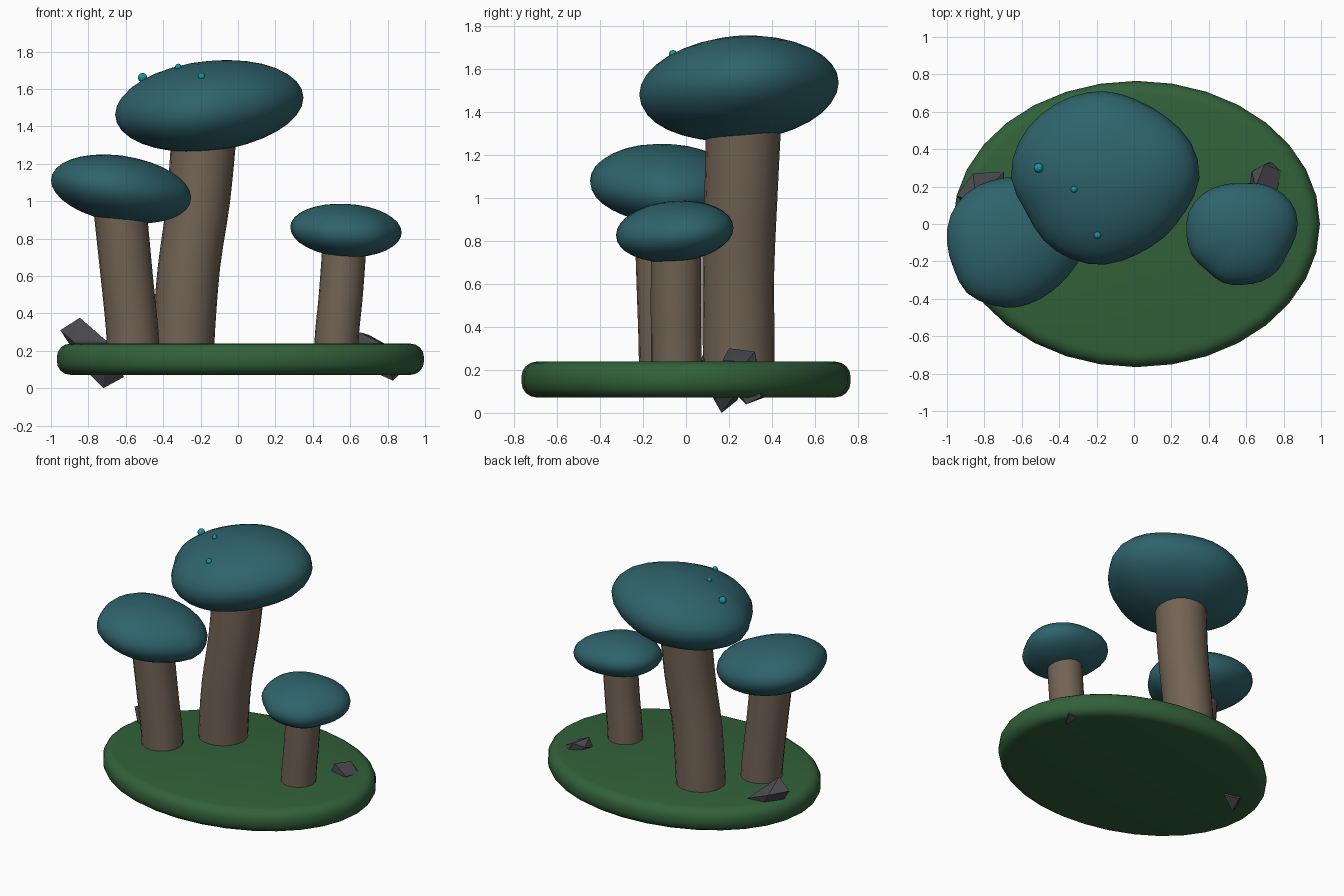
import bpy, bmesh
from math import sin, cos, pi, radians
from mathutils import Vector

if "Cube" in bpy.data.objects:
    bpy.data.objects.remove(bpy.data.objects["Cube"])


def material(name, rgb):
    m = bpy.data.materials.new(name)
    m.diffuse_color = (*rgb, 1)
    m.use_nodes = True
    m.node_tree.nodes["Principled BSDF"].inputs["Base Color"].default_value = m.diffuse_color
    return m


CAP = material("teal", (0.028, 0.125, 0.15))
STEM = material("bark", (0.17, 0.125, 0.09))
MOSS = material("moss", (0.032, 0.12, 0.042))
ROCK = material("rock", (0.065, 0.065, 0.075))
GLOW = material("glow", (0.01, 0.3, 0.33))


def finish(name, bm, mat, smooth=True):
    bmesh.ops.recalc_face_normals(bm, faces=bm.faces)
    me = bpy.data.meshes.new(name)
    bm.to_mesh(me)
    bm.free()
    me.materials.append(mat)
    ob = bpy.data.objects.new(name, me)
    bpy.context.collection.objects.link(ob)
    if smooth:
        bpy.ops.object.select_all(action='DESELECT')
        ob.select_set(True)
        bpy.context.view_layer.objects.active = ob
        bpy.ops.object.shade_smooth_by_angle(angle=radians(40))
    return ob


def loft(name, rings, mat):
    """Bridge closed rings of points and close both ends."""
    bm = bmesh.new()
    vr = [[bm.verts.new(p) for p in r] for r in rings]
    n = len(vr[0])
    for a, b in zip(vr, vr[1:]):
        for i in range(n):
            j = (i + 1) % n
            bm.faces.new((a[i], a[j], b[j], b[i]))
    bm.faces.new(vr[0])
    bm.faces.new(vr[-1])
    return finish(name, bm, mat)


def catmull(p, t):
    return 0.5 * (2 * p[1] + (p[2] - p[0]) * t
                  + (2 * p[0] - 5 * p[1] + 4 * p[2] - p[3]) * t * t
                  + (3 * p[1] - p[0] - 3 * p[2] + p[3]) * t ** 3)


def cap(name, center, height, tilt, radii):
    """Lumpy squashed dome: polar outline, elliptical profile, tilted."""
    n = len(radii)
    outline = []
    for i in range(2 * n):
        k = i // 2
        r = catmull([radii[(k + d) % n] for d in (-1, 0, 1, 2)], (i % 2) / 2)
        outline.append((r * cos(pi * i / n), r * sin(pi * i / n)))
    rings = []
    for j in range(17):
        phi = radians(-88 + 176 * j / 16)
        rings.append([Vector(center) + Vector((
            x * cos(phi), y * cos(phi),
            height * sin(phi) + (tilt[0] * x + tilt[1] * y) * cos(phi)))
            for x, y in outline])
    return loft(name, rings, CAP)


def stem(name, path, sides=20):
    """Round stem through (x, y, z, radius) stations, smoothed."""
    pts = [Vector(p) for p in path]
    pts = [2 * pts[0] - pts[1]] + pts + [2 * pts[-1] - pts[-2]]
    stations = [catmull(pts[i:i + 4], t / 3)
                for i in range(len(pts) - 3) for t in range(3)] + [pts[-2]]
    rings = [[(s[0] + s[3] * cos(2 * pi * i / sides),
               s[1] + s[3] * sin(2 * pi * i / sides), s[2])
              for i in range(sides)] for s in stations]
    return loft(name, rings, STEM)


def rock(name, points):
    bm = bmesh.new()
    for p in points:
        bm.verts.new(p)
    hull = bmesh.ops.convex_hull(bm, input=bm.verts)
    loose = [v for v in bm.verts if not v.link_faces]
    bmesh.ops.delete(bm, geom=loose, context='VERTS')
    return finish(name, bm, ROCK, smooth=False)


# Oval mossy base with a rounded rim
rim = 0.07
profile = [(rim * (1 - cos(radians(a))), 0.072 + rim * (1 - sin(radians(a))))
           for a in (90, 67, 45, 22, 0)]
profile += [(d, 0.31 - z) for d, z in reversed(profile)]
loft("mossy_base", [[(0.013 + (0.981 - d) * cos(2 * pi * i / 32),
                      (0.765 - d) * sin(2 * pi * i / 32), z)
                     for i in range(32)] for d, z in profile], MOSS)

# Tall mushroom
stem("tall_stem", [(-0.295, 0.245, 0.12, 0.166), (-0.29, 0.245, 0.3, 0.167),
                   (-0.262, 0.243, 0.65, 0.167), (-0.212, 0.255, 1.0, 0.17),
                   (-0.178, 0.27, 1.4, 0.175)])
cap("tall_cap", (-0.155, 0.245, 1.508), 0.241, (0.09, 0.06),
    [.505, .497, .463, .452, .465, .472, .483, .5,
     .502, .46, .467, .469, .462, .443, .447, .465])

# Middle mushroom on the left
stem("middle_stem", [(-0.56, -0.08, 0.12, 0.14), (-0.565, -0.08, 0.3, 0.14),
                     (-0.595, -0.09, 0.6, 0.14), (-0.635, -0.1, 1.0, 0.143)])
cap("middle_cap", (-0.625, -0.1, 1.065), 0.179, (-0.125, -0.02),
    [.375, .37, .36, .35, .35, .36, .378, .385,
     .375, .367, .38, .36, .345, .325, .32, .335])

# Small mushroom on the right
stem("small_stem", [(0.522, -0.045, 0.12, 0.118), (0.53, -0.045, 0.3, 0.118),
                    (0.55, -0.046, 0.5, 0.118), (0.573, -0.045, 0.82, 0.118)])
cap("small_cap", (0.58, -0.055, 0.843), 0.141, (-0.05, 0.07),
    [.288, .31, .306, .29, .275, .285, .303, .311,
     .3, .293, .272, .28, .27, .272, .27, .263])

# Glowing spots on the tall cap
for k, (x, y, z, r) in enumerate([(-0.51, 0.30, 1.66, 0.026),
                                  (-0.32, 0.185, 1.717, 0.018),
                                  (-0.195, -0.06, 1.667, 0.02)]):
    bm = bmesh.new()
    bmesh.ops.create_uvsphere(bm, u_segments=10, v_segments=6, radius=r)
    bmesh.ops.translate(bm, vec=(x, y, z), verts=bm.verts)
    finish(f"glow_spot_{k + 1}", bm, GLOW)

# Angular rocks poking through the base
rock("left_rock", [(-.95, .15, .31), (-.845, .12, .377), (-.86, .27, .30),
                   (-.70, .28, .24), (-.70, .07, .25), (-.88, .08, .25),
                   (-.80, .12, .08), (-.72, .165, 0), (-.61, .21, .06),
                   (-.72, .24, .06)])
rock("right_rock", [(.65, .20, .30), (.63, .28, .26), (.70, .32, .285),
                    (.79, .28, .235), (.76, .17, .245), (.62, .20, .23),
                    (.74, .24, .08), (.83, .28, .04), (.865, .35, .075),
                    (.80, .36, .07)])
